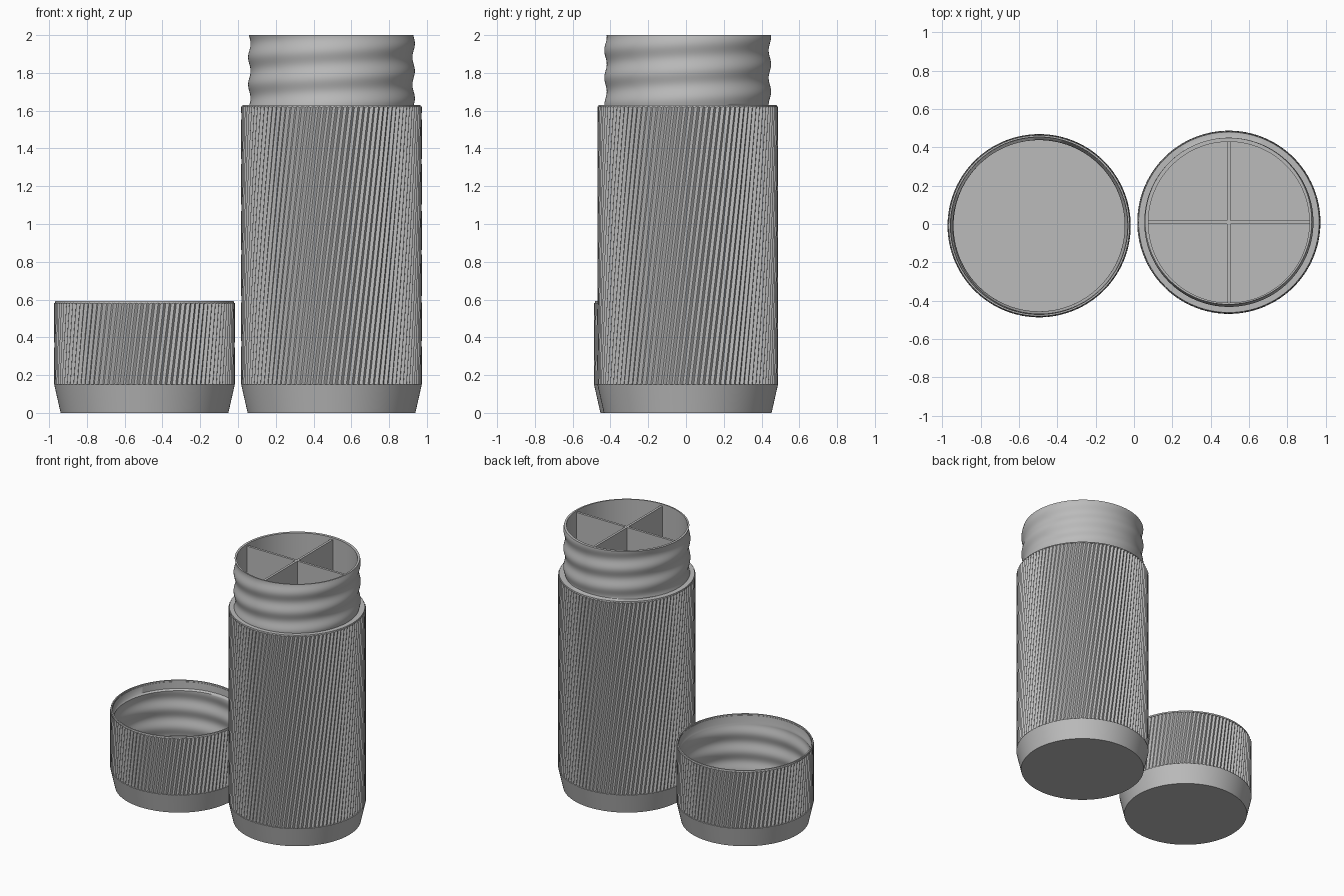
import bpy
from math import pi, sin, cos, radians

if "Cube" in bpy.data.objects:
    bpy.data.objects.remove(bpy.data.objects["Cube"], do_unlink=True)

grey = bpy.data.materials.new("plain grey")
grey.use_nodes = True
COLOUR = (0.5, 0.5, 0.5, 1)
grey.diffuse_color = COLOUR
grey.node_tree.nodes["Principled BSDF"].inputs["Base Color"].default_value = COLOUR

RADIUS = 0.478      # outer radius of both parts
PITCH = 0.145       # thread pitch
TWIST = 0.26        # grip twist in radians per unit of height
RIDGES = 100
BODY = (0.495, 0.009)
CAP = (-0.495, -0.009)


def lathe(name, centre, rows, segments, twist=0, capped=True):
    """Skin rings given as (radius or radius function of angle, height)."""
    verts, faces = [], []
    for radius, z in rows:
        for i in range(segments):
            t = 2 * pi * i / segments
            r = radius(t) if callable(radius) else radius
            a = t - twist * z
            if twist:
                a = t + twist * z
            verts.append((r * cos(a), r * sin(a), z))
    for k in range(len(rows) - 1):
        for i in range(segments):
            j = (i + 1) % segments
            low, high = k * segments, (k + 1) * segments
            faces.append((low + i, low + j, high + j, high + i))
    if capped:
        faces.append(tuple(reversed(range(segments))))
        faces.append(tuple(range(len(verts) - segments, len(verts))))
    mesh = bpy.data.meshes.new(name)
    mesh.from_pydata(verts, [], faces)
    mesh.materials.append(grey)
    obj = bpy.data.objects.new(name, mesh)
    obj.location = (*centre, 0)
    bpy.context.collection.objects.link(obj)
    bpy.ops.object.select_all(action='DESELECT')
    obj.select_set(True)
    bpy.context.view_layer.objects.active = obj
    bpy.ops.object.shade_smooth_by_angle(angle=radians(50))
    return obj


def thread(mean, bottom, top, crest, steps):
    """Rows of a rounded right-handed screw thread."""
    def ring(z):
        return lambda t: mean + 0.0065 * cos(2 * pi * (z - crest) / PITCH - t)
    heights = [bottom + (top - bottom) * k / steps for k in range(steps + 1)]
    return [(ring(z), z) for z in heights]


def grip(name, centre, bottom, top):
    """Sleeve of fine slanted ridges."""
    def ridge(t):
        return RADIUS - 0.006 + 0.006 * cos(RIDGES * t)
    steps = max(2, round((top - bottom) / 0.1))
    rows = [(ridge, bottom + (top - bottom) * k / steps) for k in range(steps + 1)]
    inner = RADIUS - 0.018
    lathe(name, centre, [(inner, bottom)] + rows + [(inner, top)],
          RIDGES * 8, TWIST, capped=False)


# Tapered foot shared by both parts
foot = [(0.444, 0), (RADIUS, 0.15), (0.463, 0.151)]

# Container: foot, wall, shoulder, threaded neck, hollow inside
lathe("container_body", BODY,
      foot + [(0.463, 1.62), (0.473, 1.62), (0.471, 1.63), (0.43, 1.63)]
      + thread(0.435, 1.631, 2.0, 1.81, 48)
      + [(0.42, 2.0), (0.42, 0.1)], 128)
grip("container_grip", BODY, 0.15, 1.622)

# Cap: foot, wall, rim, threaded inside
lathe("cap_body", CAP,
      foot + [(0.463, 0.58), (0.474, 0.58), (0.472, 0.593), (0.463, 0.593), (0.461, 0.53)]
      + thread(0.453, 0.52, 0.17, 0.4, 46), 128)
grip("cap_grip", CAP, 0.15, 0.583)

# Crossed dividers inside the container
for name, size in (("divider_across", (0.842, 0.018)), ("divider_deep", (0.018, 0.842))):
    bpy.ops.mesh.primitive_cube_add(size=1, location=(*BODY, 1.04))
    divider = bpy.context.object
    divider.name = name
    divider.scale = (*size, 1.89)
    divider.data.materials.append(grey)
